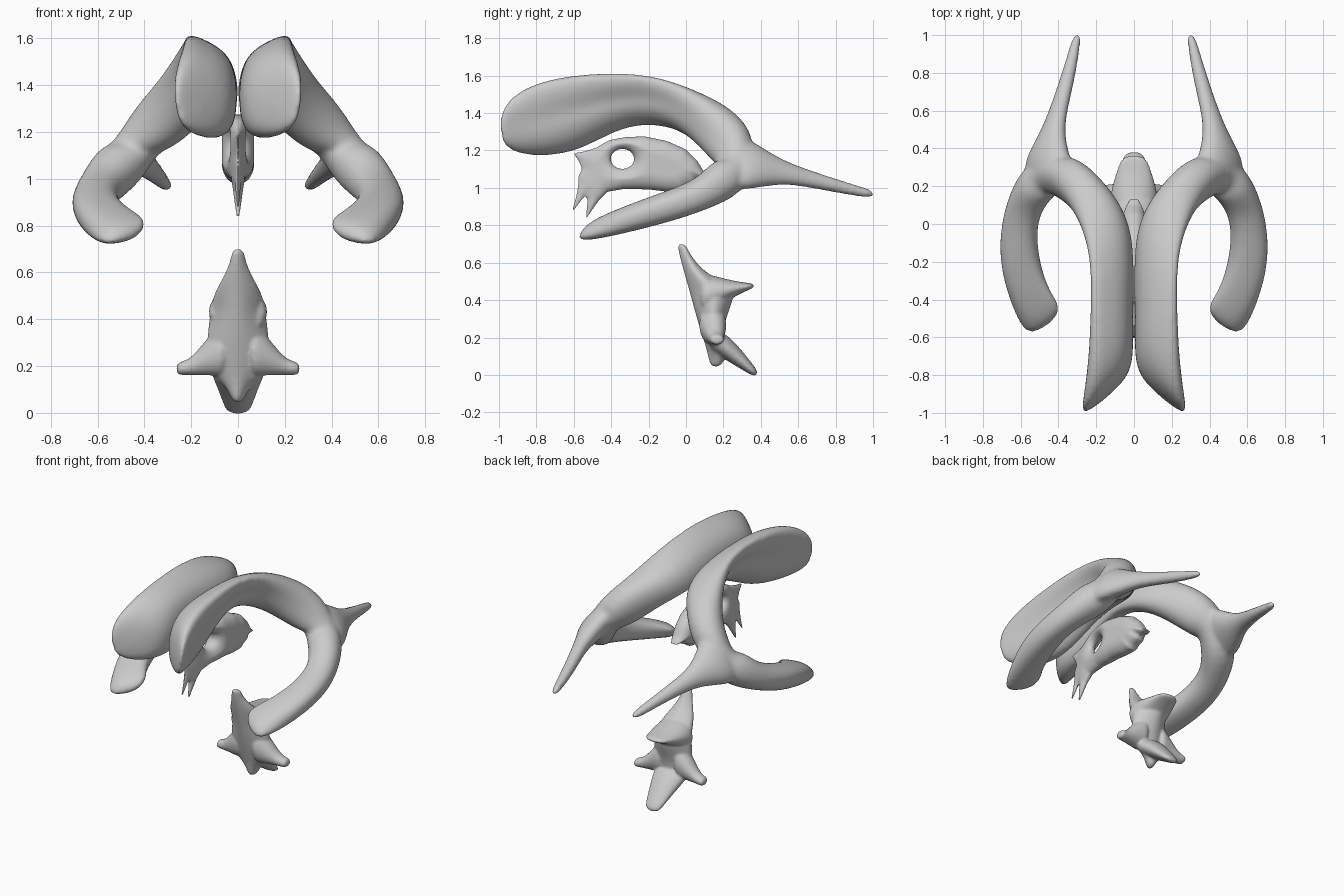
import bpy, bmesh, math
from mathutils import Vector
from mathutils.geometry import intersect_point_line

if "Cube" in bpy.data.objects:
    bpy.data.objects.remove(bpy.data.objects["Cube"])


def ring(c, u, v, n=2.0, dent=0.0, count=16):
    """Super-ellipse cross-section, optionally hollowed on its lower outer side."""
    pts = []
    for i in range(count):
        a = 2 * math.pi * i / count
        ca, sa = math.cos(a), math.sin(a)
        k = (abs(ca) ** n + abs(sa) ** n) ** (-1 / n)
        k *= 1 - dent * max(0, math.cos(a + 0.35)) ** 3
        pts.append(Vector(c) + Vector(u) * ca * k + Vector(v) * sa * k)
    return pts


def loft(bm, rings):
    loops = [[bm.verts.new(p) for p in r] for r in rings]
    n = len(loops[0])
    for a, b in zip(loops, loops[1:]):
        for i in range(n):
            bm.faces.new((a[i], a[(i + 1) % n], b[(i + 1) % n], b[i]))
    bm.faces.new(loops[0][::-1])
    bm.faces.new(loops[-1])


def apply_all(ob):
    bpy.context.view_layer.objects.active = ob
    for m in list(ob.modifiers):
        bpy.ops.object.modifier_apply(modifier=m.name)
    for p in ob.data.polygons:
        p.use_smooth = True


def fuse(ob, voxel, smooth, sub=2):
    """Round the lofts, melt them into one skin and relax it."""
    if sub:
        ob.modifiers.new("round", 'SUBSURF').levels = sub
    r = ob.modifiers.new("melt", 'REMESH')
    r.mode, r.voxel_size = 'VOXEL', voxel
    s = ob.modifiers.new("relax", 'SMOOTH')
    s.factor, s.iterations = 0.5, smooth


def make(name, bm):
    bmesh.ops.recalc_face_normals(bm, faces=bm.faces)
    me = bpy.data.meshes.new(name)
    bm.to_mesh(me)
    bm.free()
    ob = bpy.data.objects.new(name, me)
    bpy.context.collection.objects.link(ob)
    return ob


# Lateral chambers: C-shaped sweep (centre, sideways half axis, outward half axis)
sweep_front = [
    ((.162, -.935, 1.30), (.125, -.10, 0), (0, .01, .105), 2.6, .1),
    ((.153, -.85, 1.34), (.15, -.14, .025), (-.01, 0, .175), 3, .25),
    ((.138, -.65, 1.392), (.132, -.08, .05), (-.005, -.03, .188), 3.5, .48),
    ((.125, -.40, 1.463), (.122, -.02, .062), (.015, 0, .135), 3.5, .52),
    ((.124, -.20, 1.477), (.12, 0, .055), (.02, .02, .108), 3.3, .45),
    ((.155, .00, 1.425), (.135, -.035, .03), (.025, .05, .105), 2.8, .3),
    ((.255, .165, 1.32), (.10, -.06, -.01), (.04, .07, .11), 2.4, .1),
]
sweep_back = [
    ((.385, .275, 1.19), (.095, -.06, .03), (.03, .10, .09), 2.2, 0),
    ((.49, .25, 1.075), (.10, .05, .04), (-.02, .10, -.085), 2.2, 0),
    ((.58, .11, .977), (.093, .03, .0), (-.01, .035, -.082), 2.3, 0),
    ((.617, -.05, .915), (.096, 0, -.025), (-.02, .02, -.077), 2.5, 0),
    ((.60, -.25, .855), (.102, -.03, -.02), (-.02, 0, -.078), 2.7, 0),
    ((.53, -.44, .797), (.093, -.065, -.02), (.015, -.015, -.068), 2.9, 0),
    ((.455, -.54, .765), (.08, -.057, -.01), (.042, -.04, -.05), 2.9, 0),
]
bm = bmesh.new()
loft(bm, [ring(*s) for s in sweep_front + sweep_back])
# Rear horn: flattened flare that narrows to a point
loft(bm, [ring(*s) for s in [
    ((.40, .18, 1.18), (.05, .03, .035), (-.11, .0, .13)),
    ((.45, .27, 1.14), (.07, .01, .05), (-.125, .0, .15)),
    ((.453, .37, 1.12), (.068, 0, .045), (-.09, 0, .115)),
    ((.438, .46, 1.098), (.058, 0, .03), (-.05, 0, .082)),
    ((.414, .56, 1.075), (.05, 0, .01), (-.02, 0, .056)),
    ((.357, .75, 1.025), (.043, 0, 0), (0, 0, .042)),
    ((.315, .93, .98), (.030, 0, 0), (0, 0, .030)),
    ((.298, 1.01, .965), (.022, 0, 0), (0, 0, .022))]])
lateral = make("lateral_chambers", bm)
fuse(lateral, .011, 14)
mir = lateral.modifiers.new("mirror", 'MIRROR')
mir.use_mirror_merge = False
apply_all(lateral)

# Middle chamber: plate with a round hole, swelling away from its rim
outline = [(-.60, 1.185), (-.54, 1.195), (-.48, 1.215), (-.41, 1.255), (-.32, 1.272), (-.22, 1.275),
           (-.1, 1.25), (0, 1.205), (.06, 1.145), (.10, 1.08), (.14, 1.045), (.06, 1.045),
           (.05, 1.02), (0, 1.0), (-.02, .98), (-.1, .98), (-.2, .992), (-.33, .995),
           (-.42, .98), (-.465, .935), (-.535, .835), (-.525, .94), (-.54, .96),
           (-.61, .87), (-.585, .96), (-.575, 1.02), (-.575, 1.06), (-.555, 1.1), (-.57, 1.14)]
hole = [(-.34 + .063 * math.cos(i * math.pi / 10), 1.155 + .054 * math.sin(i * math.pi / 10))
        for i in range(20)]
cu = bpy.data.curves.new("plate", 'CURVE')
cu.dimensions, cu.fill_mode, cu.extrude = '2D', 'BOTH', .06
for pts in (outline, hole):
    sp = cu.splines.new('POLY')
    sp.points.add(len(pts) - 1)
    sp.use_cyclic_u = True
    for p, (y, z) in zip(sp.points, pts):
        p.co = (y, z, 0, 1)
tmp = bpy.data.objects.new("plate", cu)
bpy.context.collection.objects.link(tmp)
me = bpy.data.meshes.new_from_object(tmp.evaluated_get(bpy.context.evaluated_depsgraph_get()))
bpy.data.objects.remove(tmp)
bm = bmesh.new()
bm.from_mesh(me)
bmesh.ops.remove_doubles(bm, verts=bm.verts, dist=.0005)
for v in bm.verts:
    v.co = (v.co.z, v.co.x, v.co.y)
middle = make("middle_chamber", bm)
fuse(middle, .007, 4, sub=0)
apply_all(middle)
edges = [(Vector((*a, 0)), Vector((*b, 0))) for loop in (outline, hole)
         for a, b in zip(loop, loop[1:] + loop[:1])]
for v in middle.data.vertices:
    p, d = Vector((v.co.y, v.co.z, 0)), 1
    for a, b in edges:
        q, t = intersect_point_line(p, a, b)
        d = min(d, (p - a.lerp(b, min(1, max(0, t)))).length)
    k = min(1, d / .09)
    front = min(1, max(0, (v.co.y + .62) / .4))
    front = .2 + .8 * front * front * (3 - 2 * front)
    v.co.x *= (.15 + 1.0 * math.sqrt(1 - (1 - k) ** 2)) * front
middle.modifiers.new("relax", 'SMOOTH').iterations = 3
apply_all(middle)

# Lower chamber: tent-shaped body, front edge to back edge at each height
bm = bmesh.new()
levels = [(.705, -.048, -.005, .03), (.64, -.036, .025, .034), (.56, -.015, .09, .078),
          (.50, .0, .19, .112), (.44, .015, .27, .122), (.36, .038, .24, .134),
          (.28, .062, .21, .14), (.21, .085, .20, .13), (.165, .10, .21, .11),
          (.11, .115, .22, .05), (.04, .128, .19, .022)]
loft(bm, [ring((0, (a + b) / 2, z), (w, .01, 0), (0, (b - a) / 2, 0), 1.5) for z, a, b, w in levels])
# Roof ridge
ridge = [(.06, .42, .125, .13), (.14, .435, .13, .10), (.21, .45, .115, .065),
         (.29, .467, .09, .03), (.368, .477, .062, .012)]
loft(bm, [ring((0, y, z), (w, 0, 0), (0, 0, h)) for y, z, w, h in ridge])
# Tail tongue
tail = [(.13, .20, .125, .06), (.20, .155, .11, .06), (.27, .098, .085, .045),
        (.335, .04, .066, .030), (.38, .0, .046, .016)]
loft(bm, [ring((0, y, z), (w, 0, 0), (0, .6 * h, .8 * h)) for y, z, w, h in tail])
# Side arms, flaring out of the body
for s in (-1, 1):
    arm = [(.04, .14, .28, .13), (.10, .145, .257, .10), (.15, .152, .228, .068),
           (.20, .16, .198, .037), (.24, .165, .19, .03), (.264, .168, .188, .024)]
    loft(bm, [ring((s * x, y, z), (0, .025 + .45 * r, 0), (0, 0, r)) for x, y, z, r in arm])
lower = make("lower_chamber", bm)
fuse(lower, .008, 5)
apply_all(lower)
